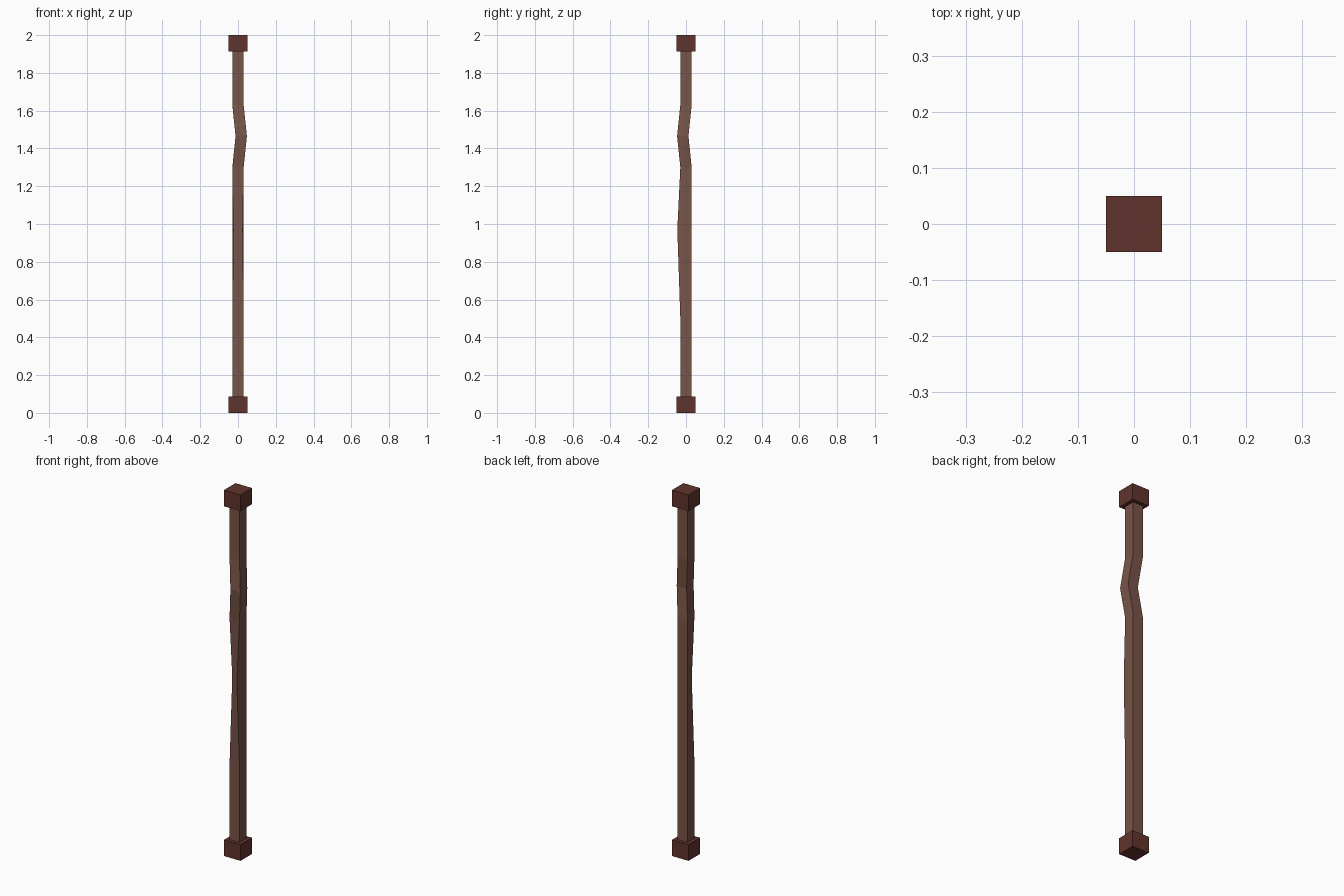
import bpy, bmesh

if "Cube" in bpy.data.objects:
    bpy.data.objects.remove(bpy.data.objects["Cube"])


def material(name, rgb):
    m = bpy.data.materials.new(name)
    m.diffuse_color = (*rgb, 1)
    m.use_nodes = True
    m.node_tree.nodes["Principled BSDF"].inputs["Base Color"].default_value = m.diffuse_color
    return m


def loft(name, rings, mat):
    """Skin a stack of four-cornered rings and close both ends."""
    bm = bmesh.new()
    loops = [[bm.verts.new(p) for p in ring] for ring in rings]
    for a, b in zip(loops, loops[1:]):
        for i in range(4):
            j = (i + 1) % 4
            bm.faces.new((a[i], a[j], b[j], b[i]))
    bm.faces.new(loops[0][::-1])
    bm.faces.new(loops[-1])
    bmesh.ops.recalc_face_normals(bm, faces=bm.faces)
    mesh = bpy.data.meshes.new(name)
    bm.to_mesh(mesh)
    bm.free()
    obj = bpy.data.objects.new(name, mesh)
    mesh.materials.append(mat)
    bpy.context.collection.objects.link(obj)
    return obj


def square(z, half, dx=0, dy=0):
    corners = ((-1, -1), (1, -1), (1, 1), (-1, 1))
    return [(dx + x * half, dy + y * half, z) for x, y in corners]


wood = material("brown_wood", (0.19, 0.09, 0.065))
dark = material("dark_wood", (0.12, 0.034, 0.026))

# Shaft: straight, warped front corners in the middle, kink near the top
R = 0.03
warped = square(0.97, R)
warped[0] = (-R + 0.005, -R + 0.016, 0.97)
warped[1] = (R - 0.005, -R - 0.016, 0.97)
loft("shaft", [
    square(0.08, R),
    square(0.50, R),
    warped,
    square(1.30, R),
    square(1.465, R, 0.017, -0.017),
    square(1.63, R),
    square(1.92, R),
], wood)

# End blocks
for name, z0, z1 in (("bottom_cap", 0, 0.088), ("top_cap", 1.912, 2.0)):
    loft(name, [square(z0, 0.05), square(z1, 0.05)], dark)
